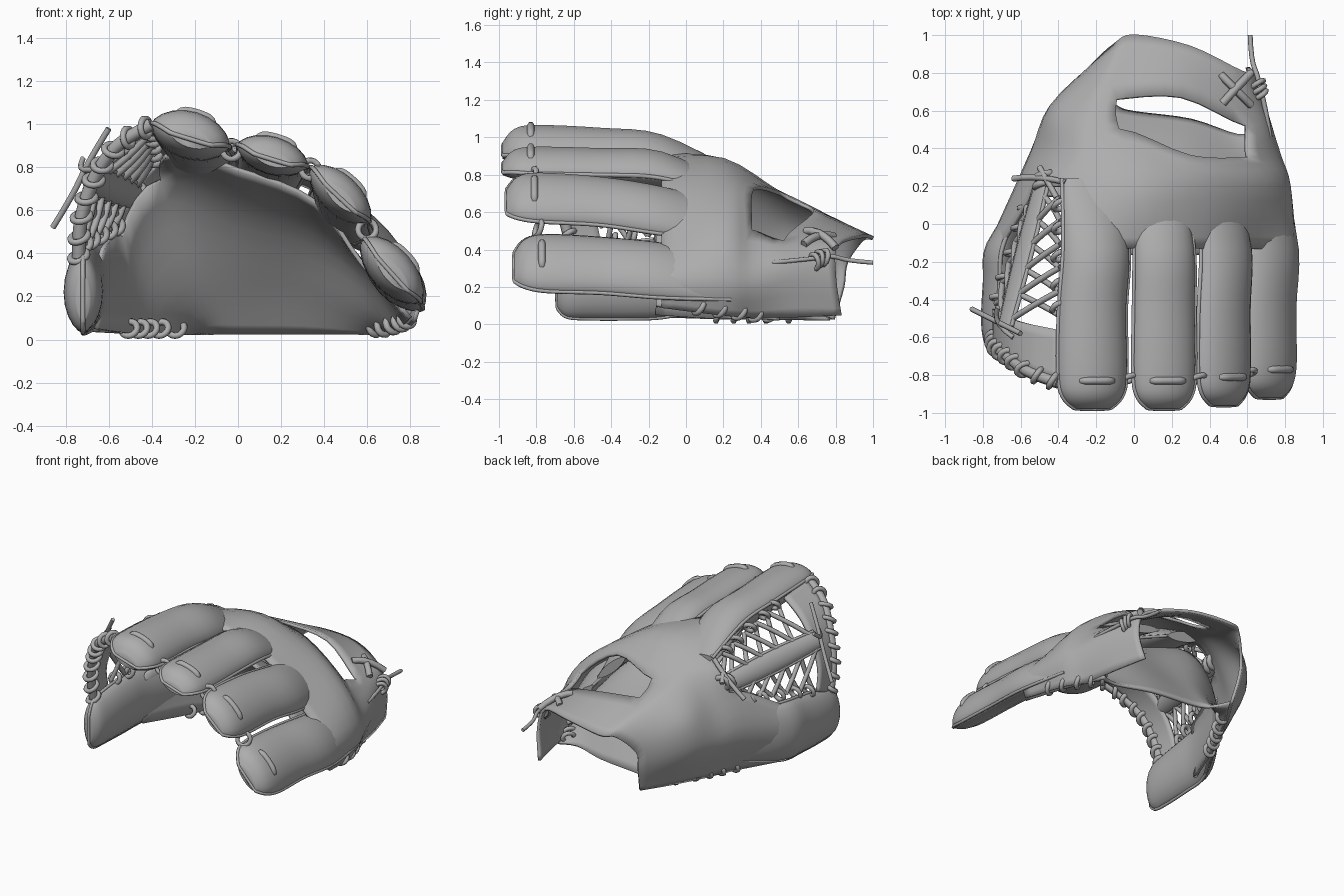
import bpy
import bmesh
from math import sin, cos, pi, radians
from mathutils import Vector

if "Cube" in bpy.data.objects:
    bpy.data.objects.remove(bpy.data.objects["Cube"])

# Single leather colour
leather = bpy.data.materials.new("grey leather")
leather.use_nodes = True
leather.diffuse_color = (0.42, 0.42, 0.42, 1)
leather.node_tree.nodes["Principled BSDF"].inputs["Base Color"].default_value = leather.diffuse_color

def vectors(points):
    return [Vector(p) for p in points]

def spline_points(points, steps):
    """Smooth curve through the given points (any dimension)."""
    points = vectors(points)
    result, last = [], len(points) - 1
    for i in range(last):
        a, b = points[max(i - 1, 0)], points[i]
        c, d = points[i + 1], points[min(i + 2, last)]
        for s in (k / steps for k in range(steps)):
            result.append(b + (c - a) * (s / 2) + (a * 2 - b * 5 + c * 4 - d) * (s * s / 2)
                          + (b * 3 - a - c * 3 + d) * (s ** 3 / 2))
    return result + [points[-1]]

def finish(name, bm):
    bmesh.ops.recalc_face_normals(bm, faces=bm.faces)
    mesh = bpy.data.meshes.new(name)
    bm.to_mesh(mesh)
    bm.free()
    mesh.materials.append(leather)
    obj = bpy.data.objects.new(name, mesh)
    bpy.context.collection.objects.link(obj)
    bpy.ops.object.select_all(action="DESELECT")
    obj.select_set(True)
    bpy.context.view_layer.objects.active = obj
    bpy.ops.object.shade_smooth_by_angle(angle=radians(50))
    return obj

def sheet(name, rows, holes=(), steps=4):
    """Leather panel lofted through rows; holes are (row, column) spans left open."""
    rows = [spline_points(row, steps) for row in rows]
    columns = [spline_points(col, steps) for col in zip(*rows)]
    bm = bmesh.new()
    grid = [[bm.verts.new(p) for p in col] for col in columns]
    for c in range(len(grid) - 1):
        for r in range(len(grid[c]) - 1):
            if (r // steps, c // steps) not in holes:
                bm.faces.new((grid[c][r], grid[c + 1][r], grid[c + 1][r + 1], grid[c][r + 1]))
    for v in [v for v in bm.verts if not v.link_faces]:
        bm.verts.remove(v)
    solid = finish(name, bm).modifiers.new("leather thickness", "SOLIDIFY")
    solid.thickness = 0.02
    solid.offset = 0

def directions(angle):
    return Vector((cos(angle), 0, sin(angle))), Vector((-sin(angle), 0, cos(angle)))

def padded_tube(name, keys, angle, sides=20):
    """Lens-shaped stall with a welt; each key is x, y, z, half width, half thickness."""
    across, up = directions(angle)
    bm = bmesh.new()
    rings, left, right = [], [], []
    for key in spline_points(keys, 4):
        centre = Vector(key[:3])
        left.append(centre - across * key[3])
        right.append(centre + across * key[3])
        turns = [2 * pi * i / sides for i in range(sides)]
        rings.append([bm.verts.new(centre + across * key[3] * cos(a)
                                   + up * key[4] * sin(a) * abs(sin(a)) ** 0.25) for a in turns])
    for one, two in zip(rings, rings[1:]):
        for i in range(sides):
            bm.faces.new((one[i - 1], one[i], two[i], two[i - 1]))
    bm.faces.new(rings[0])
    bm.faces.new(rings[-1])
    finish(name, bm)
    laces(name + "_welt", [left[::-1] + right], 0.011)

def laces(name, paths, radius, closed=False):
    curve = bpy.data.curves.new(name, "CURVE")
    curve.dimensions = "3D"
    curve.bevel_depth = radius
    curve.bevel_resolution = 1
    curve.resolution_u = 3
    curve.use_fill_caps = True
    for path in paths:
        spline = curve.splines.new("NURBS")
        spline.points.add(len(path) - 1)
        for point, p in zip(spline.points, path):
            point.co = (*p, 1)
        spline.order_u = 3
        spline.use_endpoint_u = not closed
        spline.use_cyclic_u = closed
    curve.materials.append(leather)
    bpy.context.collection.objects.link(bpy.data.objects.new(name, curve))

def wraps(name, path, count, size, radius=0.016):
    """Tilted lace loops wound round a path."""
    fine, loops = spline_points(path, 20), []
    for i in range(count):
        k = int((i + 0.5) / count * (len(fine) - 1))
        tangent = (fine[k + 1] - fine[k]).normalized()
        u = tangent.orthogonal().normalized()
        v = tangent.cross(u)
        loops.append([fine[k] + (u * cos(a) + v * sin(a)) * size + tangent * 0.02 * cos(a)
                      for a in (pi * q / 4 for q in range(8))])
    laces(name, loops, radius, closed=True)

# Back of the glove, from little-finger seam over the knuckles to thumb seam
sheet("glove_back", [
    [(.82, -.13, .09), (.84, -.13, .26), (.63, -.13, .46), (.33, -.13, .75), (-.02, -.13, .88),
     (-.37, -.13, .91), (-.71, -.13, .43), (-.77, -.13, .25), (-.71, -.13, .04)],
    [(.77, .2, .05), (.82, .2, .25), (.69, .2, .5), (.38, .2, .74), (.02, .2, .88),
     (-.38, .2, .8), (-.52, .2, .62), (-.62, .2, .32), (-.5, .2, .03)],
    [(.7, .36, .04), (.77, .36, .25), (.6, .35, .5), (.3, .36, .72), (-.08, .5, .7),
     (-.3, .38, .74), (-.46, .38, .55), (-.54, .38, .3), (-.42, .38, .03)],
    [(.66, .6, .04), (.7, .58, .3), (.59, .52, .44), (.25, .67, .58), (-.09, .66, .62),
     (-.25, .62, .63), (-.41, .62, .5), (-.43, .62, .28), (-.3, .6, .03)],
    [(.6, .83, .05), (.63, .8, .25), (.57, .81, .42), (.3, .94, .47), (0, 1, .46),
     (-.1, .95, .45), (-.2, .86, .33), (-.2, .84, .2), (-.18, .79, .03)],
], {(0, 5), (2, 2), (2, 3)})

# Palm pocket, curving down from the stalls to the heel
sheet("palm", [
    [(.8, -.16, .1), (.57, -.16, .36), (.36, -.16, .64), (0, -.16, .79),
     (-.34, -.16, .85), (-.63, -.16, .42), (-.66, -.16, .05)],
    [(.76, .15, .06), (.6, .15, .31), (.35, .15, .5), (0, .15, .6),
     (-.36, .15, .74), (-.54, .15, .48), (-.52, .15, .03)],
    [(.71, .35, .04), (.57, .34, .14), (.3, .39, .25), (0, .41, .28),
     (-.2, .42, .3), (-.36, .42, .17), (-.4, .42, .03)],
    [(.68, .5, .03), (.55, .47, .03), (.3, .55, .03), (0, .59, .03),
     (-.09, .62, .03), (-.14, .68, .03), (-.18, .77, .03)],
], {(0, 4)})

# Finger stalls: tip, knuckle, half width, half thickness, roll, depth sunk into the back
fingers = {
    "index": ((-.22, -.98, .95), (-.2, .9), .19, .11, -17, .12),
    "middle": ((.16, -.98, .855), (.16, .83), .172, .088, -17, .12),
    "ring": ((.475, -.96, .675), (.485, .605), .185, .09, -43, .08),
    "little": ((.715, -.92, .325), (.73, .285), .2, .1, -48, .05),
}
tabs = []
for name, ((x, y, z), (bx, bz), wide, thick, roll, sunk) in fingers.items():
    across, up = directions(radians(roll))
    padded_tube(name + "_stall", [
        (x, y, z - .02, wide * .5, thick * .35),
        (x, y + .06, z, wide * .85, thick * .8),
        (x, y + .18, z, wide, thick),
        (x, -.45, z * .7 + bz * .3, wide * .98, thick),
        (bx, -.13, bz, wide * .96, thick),
        (bx - up.x * sunk, .24, bz - up.z * sunk, wide * .8, thick * .35),
    ], radians(roll))
    tabs.append([Vector((x, y + .15, z)) + across * s * .085 + up * thick * h
                 for s, h in ((-1, .6), (-1, .9), (0, 1), (1, .9), (1, .6))])
laces("fingertip_tabs", tabs, 0.02)

# Thumb stall, an upright flat pad
padded_tube("thumb_stall", [
    (-.72, -.69, .19, .1, .03), (-.72, -.64, .21, .17, .07), (-.72, -.52, .22, .19, .09),
    (-.71, -.3, .235, .205, .09), (-.69, -.1, .25, .21, .09), (-.54, .2, .28, .17, .03),
], radians(90))

# Loops joining neighbouring fingertips
for name, (x, y, z) in (("index_middle", (-.03, -.82, .88)), ("middle_ring", (.335, -.82, .79)),
                        ("ring_little", (.6, -.79, .51))):
    wraps(name + "_loop", [(x, y - .02, z), (x, y + .02, z)], 1, 0.045, 0.015)

# Leather band and wound binding from thumb tip to index tip
binding = [(-.74, -.6, .36), (-.73, -.65, .55), (-.67, -.7, .74), (-.56, -.78, .9), (-.4, -.84, 1)]
inner_edge = [(-.74, -.45, .42), (-.73, -.48, .57), (-.66, -.5, .74), (-.55, -.53, .87), (-.4, -.56, .97)]
sheet("web_band", [binding, inner_edge])
laces("web_binding", [spline_points(binding, 4)], 0.032)
wraps("binding_wraps", binding, 9, 0.042)

# Padded post running through the middle of the web
apex, post_end = Vector((-.48, .24, .66)), Vector((-.68, -.54, .75))
middle = apex.lerp(post_end, 0.5)
padded_tube("web_post", [(*apex, .06, .03), (*middle, .075, .035), (*post_end, .06, .03)], radians(57))

def ladder(name, rail_start, rail_end, offset, count=5):
    """Crossed laces between a rail and one edge of the post, wound over the rail."""
    start, end = Vector(rail_start), Vector(rail_end)
    edge = directions(radians(57))[0] * offset
    rail = [start.lerp(end, i / count) for i in range(count + 1)]
    post = [apex.lerp(post_end, (i + 0.7) / (count + 1)) + edge for i in range(count + 1)]
    lift = Vector((-.015, 0, .015))
    crossings = []
    for i in range(count):
        crossings.append([rail[i], rail[i].lerp(post[i + 1], 0.5) + lift, post[i + 1]])
        crossings.append([rail[i + 1], rail[i + 1].lerp(post[i], 0.5) - lift, post[i]])
    laces(name + "_ladder", crossings, 0.016)
    wraps(name + "_rail_loops", [start, end], count, 0.035)

ladder("index", (-.39, .14, .83), (-.4, -.48, .97), .05)
ladder("thumb", (-.56, .12, .53), (-.73, -.42, .44), -.05)

# Lacing along the lower seams
wraps("little_finger_seam_lacing", [(.79, .03, .1), (.75, .2, .08), (.68, .36, .06), (.62, .47, .06)], 5, 0.04)
wraps("thumb_seam_lacing", [(-.52, .14, .05), (-.45, .28, .05), (-.37, .42, .05), (-.26, .6, .05)], 5, 0.035)

# Knots with loose ends on the web and the wrist strap
laces("web_tip_tie", [[(-.86, -.45, .52), (-.76, -.5, .68), (-.7, -.53, .82), (-.6, -.58, .98)],
                      [(-.72, -.44, .84), (-.76, -.52, .76), (-.64, -.6, .8)]], 0.014)
laces("web_apex_tie", [[(-.64, .24, .6), (-.52, .26, .7), (-.36, .22, .84)],
                       [(-.5, .3, .7), (-.46, .23, .76), (-.41, .14, .8)]], 0.016)
wraps("web_apex_knot", [(-.47, .27, .68), (-.48, .19, .68)], 2, 0.045, 0.02)
laces("strap_cross_lacing", [[(.46, .79, .47), (.54, .71, .5), (.62, .63, .43)],
                             [(.47, .64, .5), (.54, .72, .51), (.62, .8, .41)]], 0.022)
laces("strap_tie", [[(.67, .68, .36), (.66, .78, .37), (.62, .86, .34), (.615, 1, .33)],
                    [(.66, .75, .36), (.69, .66, .35), (.72, .46, .33)]], 0.013)
wraps("strap_knot", [(.67, .68, .33), (.66, .71, .35), (.65, .75, .36)], 3, 0.04, 0.014)
